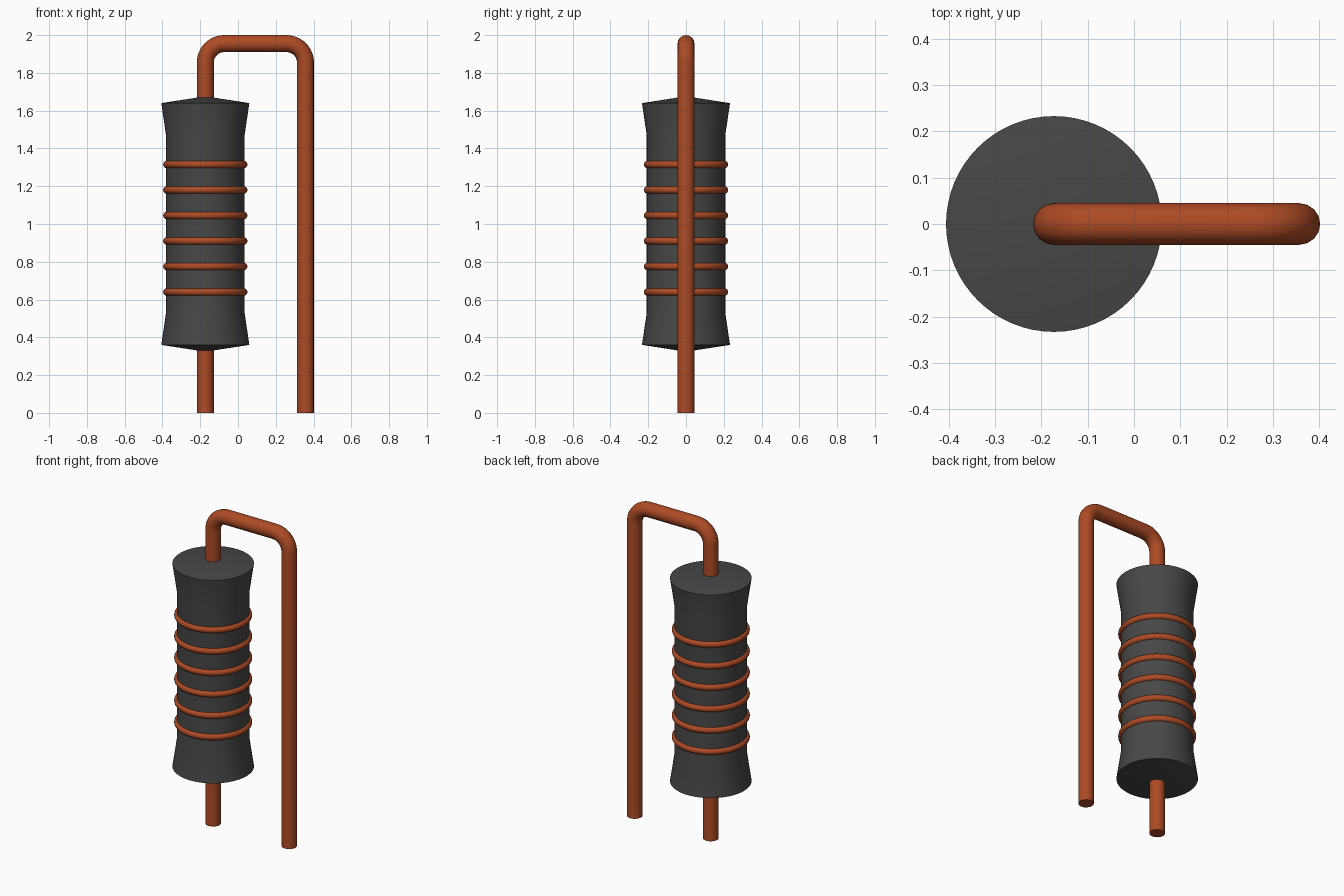
import bpy, bmesh, math
from mathutils import Vector

cube = bpy.data.objects.get("Cube")
if cube:
    bpy.data.objects.remove(cube, do_unlink=True)

BODY_X, LEG_X = -0.173, 0.357
WIRE_R, BEND_R, TOP_Z = 0.045, 0.1, 1.955


def material(name, colour):
    mat = bpy.data.materials.new(name)
    mat.use_nodes = True
    mat.diffuse_color = colour
    mat.node_tree.nodes["Principled BSDF"].inputs["Base Color"].default_value = colour
    return mat


copper = material("copper", (0.42, 0.07, 0.018, 1))
charcoal = material("charcoal", (0.063, 0.063, 0.063, 1))


def finish(obj, mat, angle=30):
    obj.data.materials.clear()
    obj.data.materials.append(mat)
    bpy.ops.object.select_all(action="DESELECT")
    obj.select_set(True)
    bpy.context.view_layer.objects.active = obj
    bpy.ops.object.shade_smooth_by_angle(angle=math.radians(angle))


def lathe(name, profile, mat, steps=64):
    """Turn a profile of (radius, z) points around the z axis."""
    bm = bmesh.new()
    verts = [bm.verts.new((r, 0, z)) for r, z in profile]
    edges = [bm.edges.new(pair) for pair in zip(verts, verts[1:])]
    bmesh.ops.spin(bm, geom=verts + edges, cent=(0, 0, 0), axis=(0, 0, 1),
                   angle=math.tau, steps=steps, use_duplicate=False)
    bmesh.ops.remove_doubles(bm, verts=bm.verts, dist=0.0001)
    bmesh.ops.recalc_face_normals(bm, faces=bm.faces)
    mesh = bpy.data.meshes.new(name)
    bm.to_mesh(mesh)
    bm.free()
    obj = bpy.data.objects.new(name, mesh)
    bpy.context.collection.objects.link(obj)
    obj.location.x = BODY_X
    finish(obj, mat)


# Waisted body with shallow conical ends
lathe("body", [(0, 0.324), (0.233, 0.36), (0.208, 0.53),
               (0.208, 1.47), (0.233, 1.64), (0, 1.676)], charcoal)

# Wire rings around the waist
for i in range(6):
    bpy.ops.mesh.primitive_torus_add(
        location=(BODY_X, 0, 0.64 + i * 0.135), major_radius=0.203,
        minor_radius=0.02, major_segments=64, minor_segments=16)
    ring = bpy.context.object
    ring.name = f"ring_{i + 1}"
    finish(ring, copper, 60)


# Lead wire: up through the body, over the top and down to the ground
def bend(x, start, end, steps=12):
    """Quarter-circle of path points around a bend centre."""
    for i in range(steps + 1):
        a = math.radians(start + (end - start) * i / steps)
        yield Vector((x + BEND_R * math.cos(a), 0, TOP_Z - BEND_R + BEND_R * math.sin(a)))


path = [Vector((BODY_X, 0, 0)), *bend(BODY_X + BEND_R, 180, 90),
        *bend(LEG_X - BEND_R, 90, 0), Vector((LEG_X, 0, 0))]
curve = bpy.data.curves.new("lead_wire", "CURVE")
curve.dimensions = "3D"
curve.bevel_depth = WIRE_R
curve.bevel_resolution = 6
curve.use_fill_caps = True
spline = curve.splines.new("POLY")
spline.points.add(len(path) - 1)
for point, co in zip(spline.points, path):
    point.co = (*co, 1)
wire = bpy.data.objects.new("lead_wire", curve)
bpy.context.collection.objects.link(wire)
bpy.ops.object.select_all(action="DESELECT")
wire.select_set(True)
bpy.context.view_layer.objects.active = wire
bpy.ops.object.convert(target="MESH")
finish(bpy.context.object, copper, 40)
